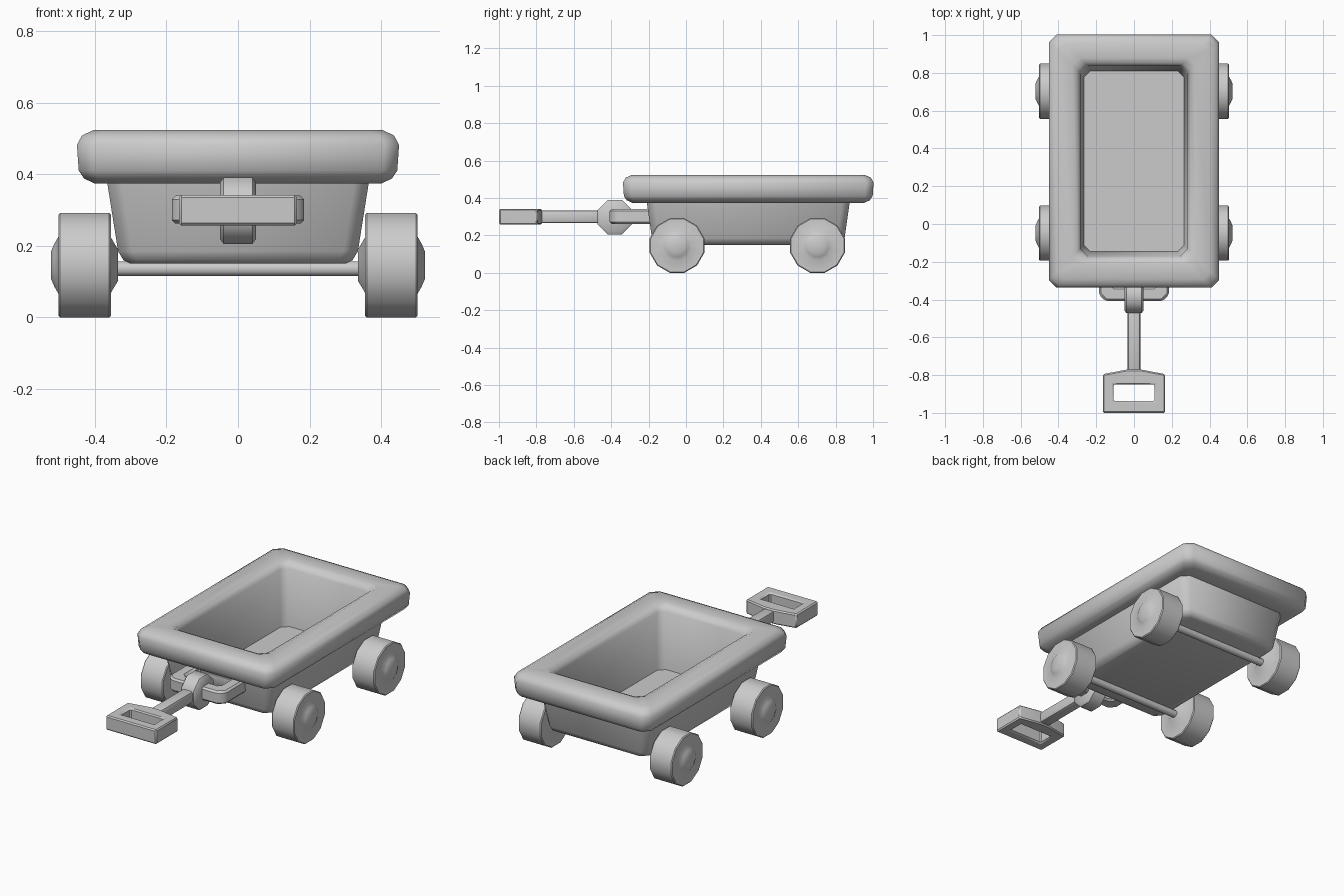
import bpy, bmesh, math

if "Cube" in bpy.data.objects:
    bpy.data.objects.remove(bpy.data.objects["Cube"])

grey = bpy.data.materials.new("plain grey")
grey.use_nodes = True
grey.diffuse_color = (0.6, 0.6, 0.6, 1)
grey.node_tree.nodes["Principled BSDF"].inputs["Base Color"].default_value = (0.6, 0.6, 0.6, 1)

MID_Y = 0.333  # middle of the tub along y


def finish(name, bm, bevel=0.0, segments=2, angle=35):
    """Turn a bmesh into a shaded object, with an optional bevel."""
    bmesh.ops.recalc_face_normals(bm, faces=bm.faces[:])
    mesh = bpy.data.meshes.new(name)
    bm.to_mesh(mesh)
    bm.free()
    ob = bpy.data.objects.new(name, mesh)
    bpy.context.collection.objects.link(ob)
    mesh.materials.append(grey)
    bpy.ops.object.select_all(action='DESELECT')
    ob.select_set(True)
    bpy.context.view_layer.objects.active = ob
    if bevel:
        mod = ob.modifiers.new("bevel", 'BEVEL')
        mod.width, mod.segments, mod.limit_method = bevel, segments, 'ANGLE'
        bpy.ops.object.modifier_apply(modifier=mod.name)
    bpy.ops.object.shade_smooth_by_angle(angle=math.radians(angle))
    return ob


def bridge(bm, a, b):
    n = len(a)
    for i in range(n):
        bm.faces.new((a[i], a[(i + 1) % n], b[(i + 1) % n], b[i]))


def clipped_ring(bm, hx, hy, cut, z):
    """Rectangle with clipped corners, around the tub's middle."""
    pts = []
    for sx, sy, swap in ((1, 1, 0), (-1, 1, 1), (-1, -1, 0), (1, -1, 1)):
        pair = [(sx * hx, sy * (hy - cut)), (sx * (hx - cut), sy * hy)]
        pts += pair[::-1] if swap else pair
    return [bm.verts.new((x, MID_Y + y, z)) for x, y in pts]


def loft(name, sections):
    """Skin clipped rectangles in order and cap both ends."""
    bm = bmesh.new()
    rings = [clipped_ring(bm, *s) for s in sections]
    for a, b in zip(rings, rings[1:]):
        bridge(bm, a, b)
    bm.faces.new(rings[0])
    bm.faces.new(rings[-1])
    return finish(name, bm, angle=50)


def box(name, x, y, z, bevel):
    bm = bmesh.new()
    bmesh.ops.create_cube(bm, size=1)
    for v in bm.verts:
        v.co = [lo + (c + 0.5) * (hi - lo) for c, (lo, hi) in zip(v.co, (x, y, z))]
    return finish(name, bm, bevel)


def frame(name, outline, hole, z, bevel):
    """Frame between two outlines of equal point count, extruded in z."""
    bm = bmesh.new()
    rings = [[bm.verts.new((x, y, h)) for x, y in loop]
             for loop, h in ((outline, z[0]), (outline, z[1]), (hole, z[1]), (hole, z[0]))]
    for i in range(4):
        bridge(bm, rings[i], rings[(i + 1) % 4])
    return finish(name, bm, bevel, 1)


def mirrored(right_half):
    """Close an outline by mirroring its +x half."""
    return right_half + [(-x, y) for x, y in reversed(right_half)]


def spin_x(name, profile, sides, y, z, sign=1, angle=35):
    """Revolve (x, radius) points about an axis along x."""
    bm = bmesh.new()
    rings = []
    for x, r in profile:
        turns = [math.tau * (i + 0.5) / sides for i in range(sides)]
        rings.append([bm.verts.new((sign * x, y + r * math.cos(t), z + r * math.sin(t)))
                      for t in turns])
    for a, b in zip(rings, rings[1:]):
        bridge(bm, a, b)
    bm.faces.new(rings[0])
    bm.faces.new(rings[-1])
    return finish(name, bm, angle=angle)


# Tub: tapered outside, thick rounded rim, steep inner walls, flat floor
outside = [(0.30, 0.48, 0.03, 0.15), (0.32, 0.505, 0.035, 0.16),
           (0.335, 0.515, 0.04, 0.185), (0.365, 0.542, 0.04, 0.374)]
rim = [(w, w + 0.22, 0.04, h) for w, h in (
    (0.40, 0.374), (0.43, 0.388), (0.445, 0.41), (0.45, 0.482), (0.436, 0.508),
    (0.405, 0.523), (0.325, 0.523), (0.299, 0.511), (0.284, 0.485))]
inside = [(0.266, 0.478, 0.035, 0.158)]
loft("tub", outside + rim + inside)

# Wheels with hubs on both faces, and axles
wheel = [(0.335, 0.045), (0.355, 0.08), (0.355, 0.146), (0.36, 0.151), (0.497, 0.151),
         (0.502, 0.146), (0.502, 0.082), (0.513, 0.062), (0.522, 0.04)]
for end, y in (("front", -0.048), ("back", 0.703)):
    for side, sign in (("left", 1), ("right", -1)):
        spin_x(f"{end}_{side}_wheel", wheel, 12, y, 0.146, sign)
    spin_x(f"{end}_axle", [(-0.345, 0.022), (0.345, 0.022)], 8, y, 0.136, angle=50)

# Hitch: loop with clipped front corners, its back bar inside the tub wall
hitch_outer = mirrored([(0.15, -0.408), (0.185, -0.375), (0.185, -0.175)])
hitch_inner = mirrored([(0.10, -0.335), (0.115, -0.32), (0.115, -0.2)])
frame("hitch_loop", hitch_outer, hitch_inner, (0.262, 0.34), 0.015)

# Octagonal pivot and pull rod
spin_x("handle_pivot", [(-0.05, 0.086), (-0.04, 0.1), (0.04, 0.1), (0.05, 0.086)],
       8, -0.38, 0.298, angle=50)
box("pull_rod", (-0.034, 0.034), (-0.80, -0.40), (0.266, 0.334), 0.014)

# Grip: open frame with a shoulder that narrows to the rod
grip_outer = mirrored([(0.165, -1.0), (0.165, -0.795), (0.035, -0.77)])
grip_inner = mirrored([(0.108, -0.938), (0.108, -0.85), (0.035, -0.85)])
frame("grip", grip_outer, grip_inner, (0.257, 0.342), 0.007)
